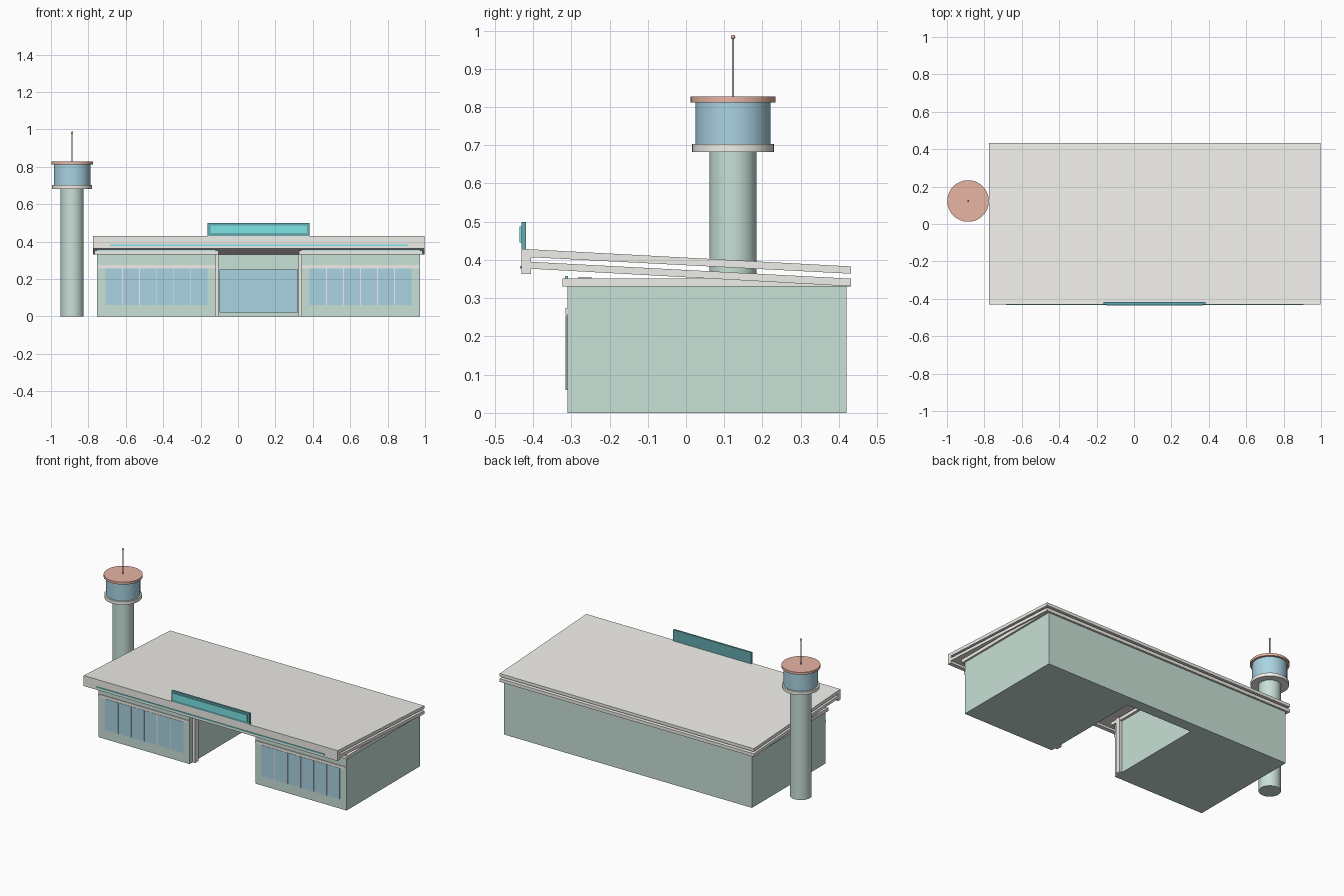
import bpy, bmesh, math

if "Cube" in bpy.data.objects:
    bpy.data.objects.remove(bpy.data.objects["Cube"])


def mat(name, r, g, b):
    m = bpy.data.materials.new(name)
    m.diffuse_color = (r, g, b, 1)
    m.use_nodes = True
    m.node_tree.nodes["Principled BSDF"].inputs["Base Color"].default_value = m.diffuse_color
    return m


GREEN = mat("wall_green", 0.58, 0.75, 0.68)
GLASS = mat("glass_blue", 0.40, 0.65, 0.76)
CREAM = mat("cream", 0.87, 0.86, 0.82)
TEAL = mat("teal", 0.20, 0.78, 0.78)
DARK = mat("dark_teal", 0.13, 0.40, 0.43)
ORANGE = mat("orange", 0.80, 0.46, 0.37)


def make(name, bm, material):
    bmesh.ops.recalc_face_normals(bm, faces=bm.faces)
    me = bpy.data.meshes.new(name)
    bm.to_mesh(me)
    bm.free()
    ob = bpy.data.objects.new(name, me)
    bpy.context.collection.objects.link(ob)
    if material:
        me.materials.append(material)
    return ob


def prism(name, pts, lo, hi, axis, material):
    """Extrude a profile: axis 'x' takes (y, z) points, axis 'z' takes (x, y)."""
    bm = bmesh.new()
    put = (lambda p: (lo, p[0], p[1])) if axis == 'x' else (lambda p: (p[0], p[1], lo))
    face = bm.faces.new([bm.verts.new(put(p)) for p in pts])
    ext = bmesh.ops.extrude_face_region(bm, geom=[face])
    move = (hi - lo, 0, 0) if axis == 'x' else (0, 0, hi - lo)
    bmesh.ops.translate(bm, vec=move, verts=[v for v in ext["geom"] if isinstance(v, bmesh.types.BMVert)])
    return make(name, bm, material)


def box(name, x, y, z, material):
    return prism(name, [(x[0], y[0]), (x[1], y[0]), (x[1], y[1]), (x[0], y[1])], z[0], z[1], 'z', material)


def smooth(ob):
    bpy.ops.object.select_all(action='DESELECT')
    ob.select_set(True)
    bpy.context.view_layer.objects.active = ob
    bpy.ops.object.shade_smooth_by_angle(angle=math.radians(35))


TX, TY = -0.887, 0.123


def drum(name, r, z0, z1, material, n=48):
    pts = [(TX + r * math.cos(2 * math.pi * i / n), TY + r * math.sin(2 * math.pi * i / n)) for i in range(n)]
    smooth(prism(name, pts, z0, z1, 'z', material))


# Terminal walls: U-shaped plan with an open entrance court
CX = 0.11  # mirror axis of the terminal
W, G, BACK = 0.864, 0.23, 0.35
prism("terminal_walls", [(CX - W, -0.31), (CX - G, -0.31), (CX - G, BACK), (CX + G, BACK),
                         (CX + G, -0.31), (CX + W, -0.31), (CX + W, 0.42), (CX - W, 0.42)],
      0, 0.33, 'z', GREEN)
box("entrance_glass", (CX - 0.21, CX + 0.21), (BACK - 0.012, BACK), (0.02, 0.25), GLASS)


def span(s, a, b):
    return tuple(sorted((CX + s * a, CX + s * b)))


# Mirrored wing parts
for s, side in ((-1, "left"), (1, "right")):
    box(side + "_wing_slab", span(s, 0.215, W + 0.012), (-0.323, 0.43), (0.33, 0.351), CREAM)
    box(side + "_teal_strip", span(s, 0.23, W), (-0.316, -0.308), (0.351, 0.358), TEAL)
    box(side + "_window_head", span(s, 0.23, W), (-0.315, -0.309), (0.257, 0.274), CREAM)
    box(side + "_window", span(s, 0.272, 0.818), (-0.313, -0.309), (0.06, 0.255), GLASS)
    for i in range(1, 6):
        m = 0.272 + 0.091 * i
        box(f"{side}_mullion_{i}", span(s, m - 0.002, m + 0.002), (-0.315, -0.309), (0.06, 0.255), CREAM)
    box(side + "_entrance_post", span(s, 0.213, G), (-0.281, -0.247), (0, 0.355), CREAM)

# Double-plate sloping roof joined by the front fascia, open at sides and back
prism("sloping_roof", [(-0.43, 0.363), (-0.405, 0.363), (-0.405, 0.377), (0.432, 0.331), (0.432, 0.351),
                       (-0.405, 0.395), (-0.405, 0.407), (0.432, 0.364), (0.432, 0.383), (-0.43, 0.429)],
      -0.775, 0.996, 'x', CREAM)
box("fascia_stripe", (-0.685, 0.905), (-0.434, -0.429), (0.377, 0.384), TEAL)

# Blank sign board
box("sign_frame", (CX - 0.272, CX + 0.272), (-0.43, -0.418), (0.428, 0.499), DARK)
box("sign_panel", (CX - 0.258, CX + 0.258), (-0.436, -0.429), (0.445, 0.487), TEAL)

# Control tower
drum("tower_shaft", 0.062, 0, 0.684, GREEN)
drum("tower_collar", 0.107, 0.682, 0.703, CREAM)
drum("tower_cab", 0.098, 0.703, 0.812, GLASS)
drum("tower_roof", 0.111, 0.812, 0.827, ORANGE)
drum("antenna_mast", 0.003, 0.827, 0.98, None, 12)
bm = bmesh.new()
bmesh.ops.create_uvsphere(bm, u_segments=16, v_segments=8, radius=0.006)
tip = make("antenna_tip", bm, ORANGE)
tip.location = (TX, TY, 0.983)
smooth(tip)
